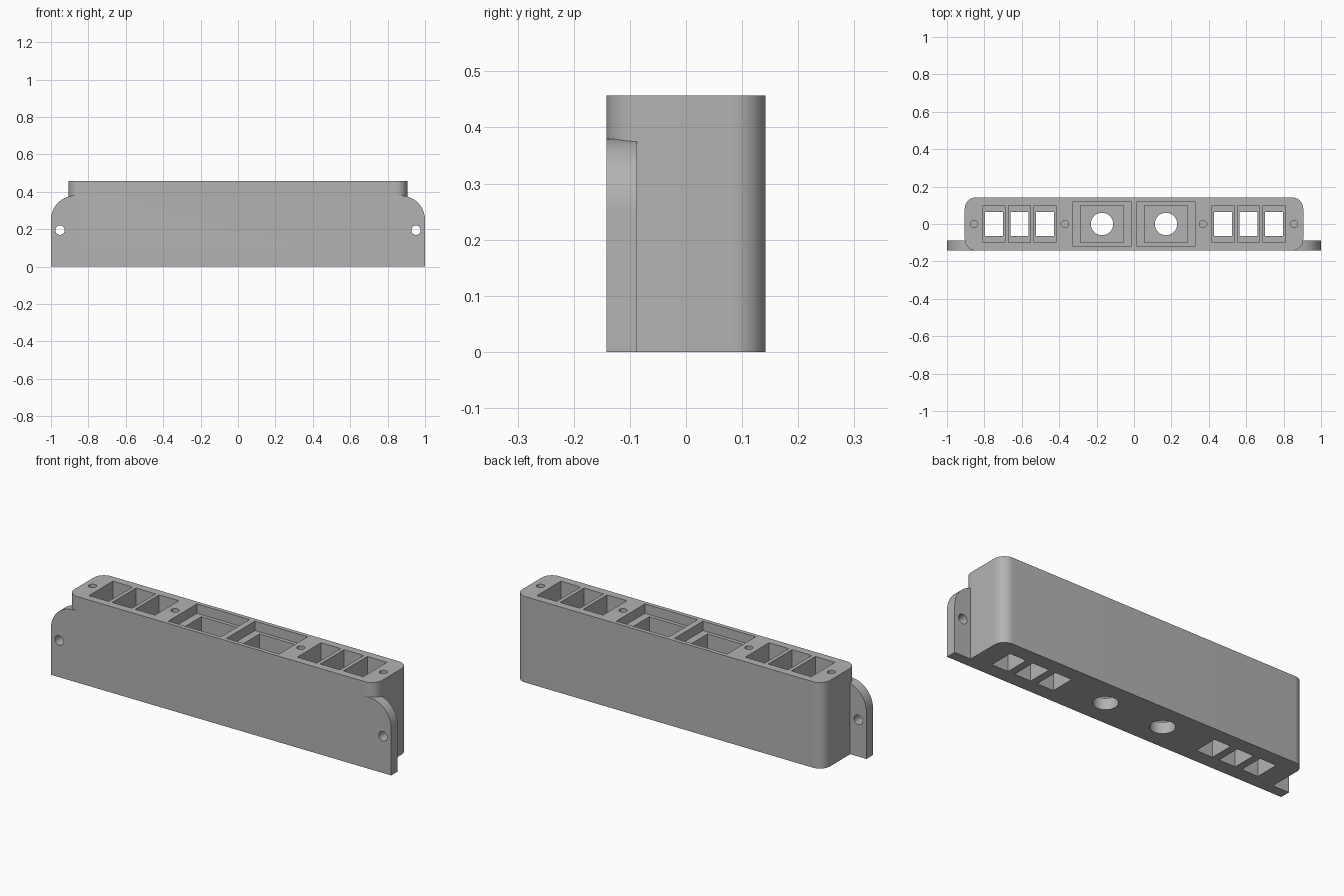
import bpy
import bmesh
import math

cube = bpy.data.objects.get("Cube")
if cube:
    bpy.data.objects.remove(cube, do_unlink=True)

grey = bpy.data.materials.new("plain grey")
grey.use_nodes = True
colour = (0.45, 0.45, 0.45, 1)
grey.diffuse_color = colour
grey.node_tree.nodes["Principled BSDF"].inputs["Base Color"].default_value = colour

DEPTH = 0.142      # half depth of the housing
HEIGHT = 0.457


def make_object(name, bm):
    bmesh.ops.recalc_face_normals(bm, faces=bm.faces)
    mesh = bpy.data.meshes.new(name)
    bm.to_mesh(mesh)
    bm.free()
    mesh.materials.append(grey)
    obj = bpy.data.objects.new(name, mesh)
    bpy.context.collection.objects.link(obj)
    return obj


def box(name, x0, x1, y0, y1, z0, z1, radius=0, rounded=None):
    """Box whose edges chosen by the rule 'rounded' get a fillet."""
    bm = bmesh.new()
    bmesh.ops.create_cube(bm, size=1)
    for v in bm.verts:
        v.co.x = x1 if v.co.x > 0 else x0
        v.co.y = y1 if v.co.y > 0 else y0
        v.co.z = z1 if v.co.z > 0 else z0
    if rounded:
        edges = [e for e in bm.edges if rounded(*[v.co for v in e.verts])]
        bmesh.ops.bevel(bm, geom=edges, offset=radius, segments=14,
                        profile=0.5, affect='EDGES')
    return make_object(name, bm)


def cylinder(name, x, y, z, radius, length, along_y=False):
    bm = bmesh.new()
    bmesh.ops.create_cone(bm, cap_ends=True, segments=40, radius1=radius,
                          radius2=radius, depth=length)
    obj = make_object(name, bm)
    obj.location = (x, y, z)
    if along_y:
        obj.rotation_euler.x = math.pi / 2
    return obj


def combine(target, tool, operation):
    """Apply a boolean and discard the tool object."""
    tool.hide_render = True
    mod = target.modifiers.new(operation.lower(), 'BOOLEAN')
    mod.operation = operation
    mod.solver = 'EXACT'
    mod.object = tool
    bpy.context.view_layer.objects.active = target
    bpy.ops.object.modifier_apply(modifier=mod.name)
    bpy.data.objects.remove(tool, do_unlink=True)


# Housing with rounded upright corners
housing = box("socket_housing", -0.905, 0.905, -DEPTH, DEPTH, 0, HEIGHT, 0.06,
              lambda a, b: abs(a.z - b.z) > 0.1)

# Mounting plate with rounded upper corners
plate = box("mounting_plate", -1, 1, -DEPTH, -0.087, 0, 0.38, 0.13,
            lambda a, b: abs(a.y - b.y) > 0.01 and a.z > 0.1)
combine(housing, plate, 'UNION')


def cut(tool):
    combine(housing, tool, 'DIFFERENCE')


def pocket(x, half_x, half_y, z0, z1):
    cut(box("cutter", x - half_x, x + half_x, -half_y, half_y, z0, z1))


TOP = HEIGHT + 0.05
for side in (-1, 1):
    # Stepped slots passing through to the underside
    for x in (0.476, 0.612, 0.748):
        pocket(side * x, 0.058, 0.1, 0.2, TOP)
        pocket(side * x, 0.048, 0.065, -0.05, 0.25)
    # Large recess, inner well and round cable hole
    pocket(side * 0.171, 0.155, 0.12, HEIGHT - 0.05, TOP)
    pocket(side * 0.171, 0.115, 0.1, 0.06, HEIGHT - 0.02)
    cut(cylinder("cutter", side * 0.171, 0, 0.05, 0.06, 0.2))
    # Blind screw holes in the top
    for x in (0.37, 0.855):
        cut(cylinder("cutter", side * x, 0, HEIGHT, 0.02, 0.3))
    # Mounting holes in the plate ears
    cut(cylinder("cutter", side * 0.952, -0.115, 0.195, 0.025, 0.2, True))

# Smooth curved walls, keeping hard edges
bpy.ops.object.select_all(action='DESELECT')
housing.select_set(True)
bpy.context.view_layer.objects.active = housing
bpy.ops.object.shade_smooth_by_angle(angle=math.radians(30))
